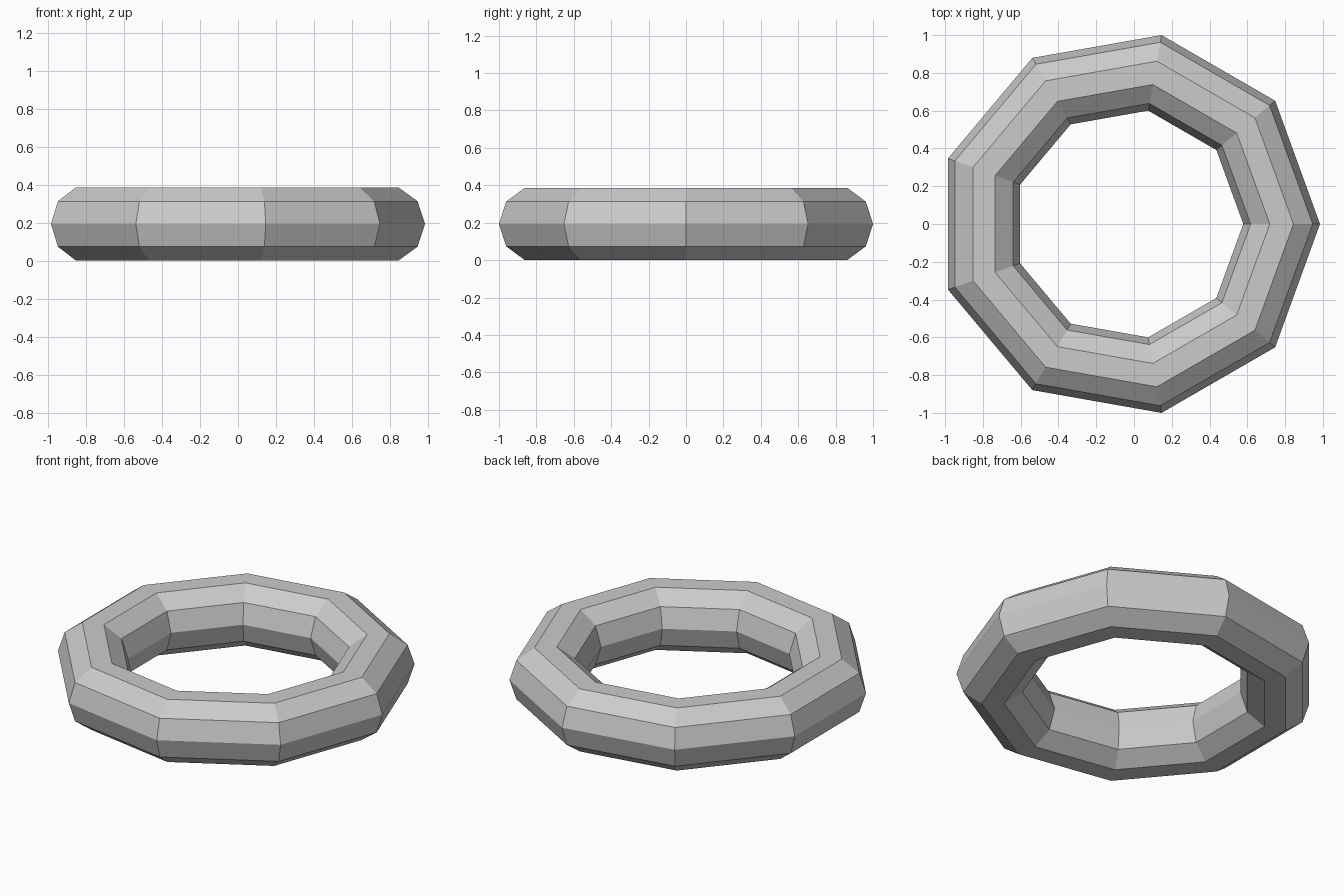
import bpy
from math import sin, cos, radians

if "Cube" in bpy.data.objects:
    bpy.data.objects.remove(bpy.data.objects["Cube"])

# Ring proportions: nine segments around, ten-sided tube
outer = 1 / sin(radians(80))
tube = outer * 0.2
offset_x = -outer * (1 - cos(radians(20))) / 2

# Flat-shaded ring, resting on the ground and centred by its bounds
bpy.ops.mesh.primitive_torus_add(
    major_segments=9, minor_segments=10,
    major_radius=outer - tube, minor_radius=tube,
    location=(offset_x, 0, tube * sin(radians(72))))
ring = bpy.context.object
ring.name = "ring"
bpy.ops.object.shade_flat()
